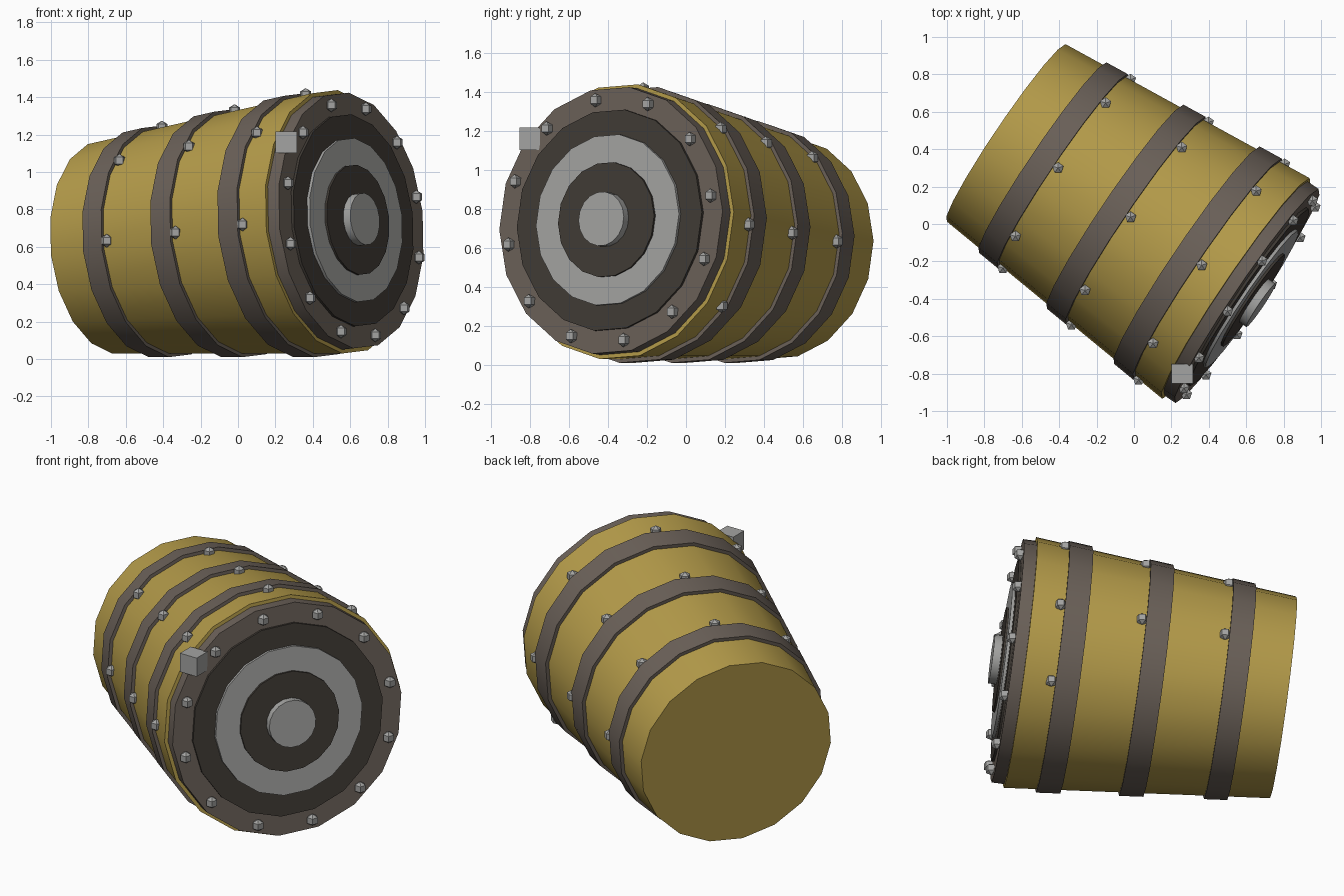
import bpy, bmesh, math
from mathutils import Matrix, Vector

if "Cube" in bpy.data.objects:
    bpy.data.objects.remove(bpy.data.objects["Cube"])

# ---- frame of the barrel: lies on its side, axis turned and tilted by its taper
YAW, TILT = math.radians(-34.1), math.radians(5.3)
SIDE = Vector((-math.sin(YAW), math.cos(YAW), 0))
AXIS = Vector((math.cos(YAW) * math.cos(TILT), math.sin(YAW) * math.cos(TILT), math.sin(TILT)))
UP = AXIS.cross(SIDE)
CENTRE = Vector((0.011, 0.017, 0.674))
FRAME = Matrix((SIDE, UP, AXIS)).transposed().to_4x4()
FRAME.translation = CENTRE
SIDES = 18
BACK, FRONT = -0.842, 0.648


def material(name, rgb):
    m = bpy.data.materials.new(name)
    m.diffuse_color = (*rgb, 1)
    m.use_nodes = True
    m.node_tree.nodes["Principled BSDF"].inputs["Base Color"].default_value = m.diffuse_color
    return m


GOLD = material("ochre_wood", (0.46, 0.33, 0.068))
BROWN = material("grey_brown_band", (0.145, 0.118, 0.098))
DARK = material("dark_brown", (0.052, 0.044, 0.036))
GREY = material("light_grey_metal", (0.37, 0.37, 0.36))


def barrel_radius(s):
    return 0.572 + (0.711 - 0.572) * (s - BACK) / (FRONT - BACK)


def add_object(name, bm, mat, smooth):
    mesh = bpy.data.meshes.new(name)
    bm.to_mesh(mesh)
    bm.free()
    mesh.materials.append(mat)
    ob = bpy.data.objects.new(name, mesh)
    bpy.context.collection.objects.link(ob)
    if smooth:
        bpy.ops.object.select_all(action='DESELECT')
        ob.select_set(True)
        bpy.context.view_layer.objects.active = ob
        bpy.ops.object.shade_smooth_by_angle(angle=math.radians(30))
    return ob


def frustum(name, s0, s1, r0, r1, mat):
    """Slice of a cone between two stations on the barrel axis."""
    bm = bmesh.new()
    place = FRAME @ Matrix.Translation((0, 0, (s0 + s1) / 2)) @ Matrix.Rotation(math.radians(-6), 4, 'Z')
    bmesh.ops.create_cone(bm, cap_ends=True, segments=SIDES, radius1=r0, radius2=r1,
                          depth=s1 - s0, matrix=place)
    add_object(name, bm, mat, True)


def studs(name, s, radius, degrees):
    """Five-sided upright studs set around the axis."""
    bm = bmesh.new()
    for d in degrees:
        a = math.radians(d)
        p = FRAME @ Vector((radius * math.cos(a), radius * math.sin(a), s))
        bmesh.ops.create_uvsphere(bm, u_segments=5, v_segments=3, radius=0.036,
                                  matrix=Matrix.Translation(p))
    add_object(name, bm, GREY, False)


# ---- tapered body
frustum("barrel_body", BACK, FRONT, barrel_radius(BACK), barrel_radius(FRONT), GOLD)

# ---- hoops with studs over the upper half; the front hoop has one more low on the side
hoops = (("back", -0.605, -0.475), ("middle", -0.135, 0.0), ("front", 0.33, 0.465))
for label, s0, s1 in hoops:
    frustum(label + "_hoop", s0, s1, barrel_radius(s0) + 0.02, barrel_radius(s1) + 0.02, BROWN)
    angles = [0, 45, 90, 135, 180] + ([-37] if label == "front" else [])
    s = s1 + 0.025
    studs(label + "_hoop_studs", s, barrel_radius(s), angles)

# ---- stepped lid with rim studs
lid = (("lid_rim", 0.72, 0.69, BROWN), ("lid_panel", 0.735, 0.572, DARK),
       ("lid_ring", 0.752, 0.442, GREY), ("lid_inner_panel", 0.765, 0.297, DARK),
       ("lid_knob", 0.81, 0.14, GREY))
start = FRONT - 0.01
for name, end, radius, mat in lid:
    frustum(name, start, end, radius, radius, mat)
    start = end - 0.01
studs("lid_studs", 0.735, 0.63, [11.5 + 30 * k for k in range(12)])

# ---- small block at the lid edge
bm = bmesh.new()
bmesh.ops.create_cube(bm, size=1, matrix=Matrix.Translation((0.257, -0.8, 1.16))
                      @ Matrix.Diagonal((0.115, 0.105, 0.115, 1)))
add_object("edge_block", bm, GREY, False)
